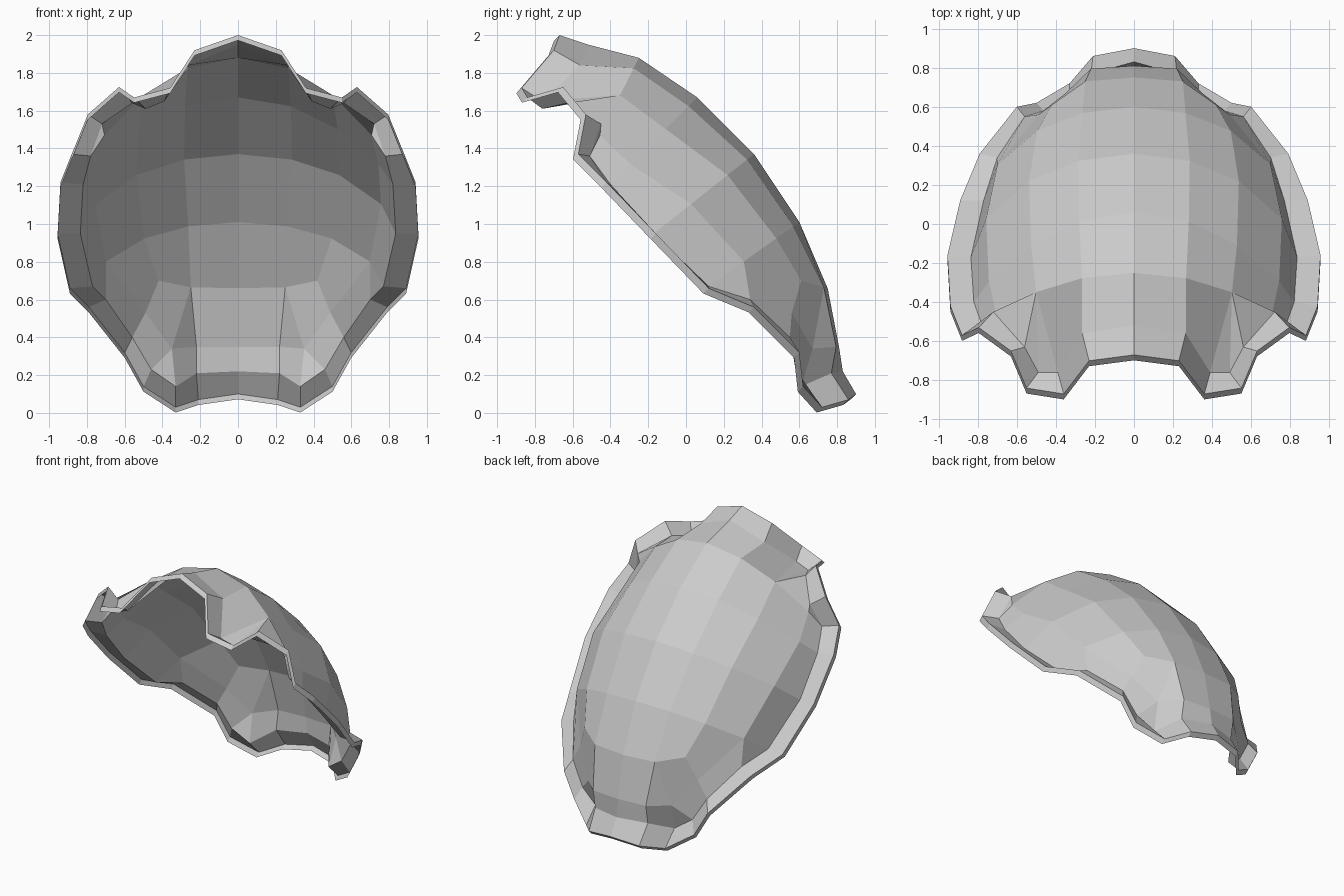
import bpy, bmesh
from math import sin, cos, radians
from mathutils import Vector

if "Cube" in bpy.data.objects:
    bpy.data.objects.remove(bpy.data.objects["Cube"])

# Half outline where the dome meets the flange, from top centre round to bottom centre
seam = [(0, -.52, 1.95), (.265, -.56, 1.84), (.39, -.76, 1.65), (.49, -.76, 1.61),
        (.56, -.63, 1.64), (.72, -.45, 1.53), (.78, -.51, 1.36), (.82, -.40, 1.21),
        (.835, -.17, .95), (.77, .12, .67), (.70, .34, .60), (.56, .55, .40),
        (.46, .58, .23), (.33, .61, .14), (.22, .77, .21), (0, .83, .22)]

# Matching outer edge of the flange
rim = [(0, -.67, 2.0), (.23, -.70, 1.92), (.36, -.87, 1.72), (.55, -.84, 1.67),
       (.63, -.65, 1.725), (.795, -.53, 1.58), (.88, -.57, 1.37), (.94, -.42, 1.22),
       (.955, -.16, .95), (.89, .12, .66), (.79, .36, .56), (.60, .60, .32),
       (.50, .62, .14), (.33, .72, .03), (.21, .86, .07), (0, .90, .10)]

# Spine of the dome (y, z, steepness); each row arcs sideways to a seam point
spine = [(-.25, 1.88, 1.8), (.06, 1.67, 1.7), (.36, 1.37, 1.15), (.60, 1.01, 1.1)]
angles = [0, 20, 40, 65]

bm = bmesh.new()
D = [bm.verts.new(p) for p in seam]
R = [bm.verts.new(p) for p in rim]
L = [bm.verts.new(Vector(p) + Vector((0, -.028, -.028))) for p in rim]

# Dome rows
rows = []
for i, (cy, cz, k) in enumerate(spine):
    ex, ey, ez = seam[6 + i]
    row = []
    for a in map(radians, angles):
        s, c = sin(a), cos(a) ** k
        row.append(bm.verts.new((ex * s, ey + (cy - ey) * c, ez + (cz - ez) * c)))
    rows.append(row + [D[6 + i]])
for a, b in zip(rows, rows[1:]):
    for j in range(4):
        bm.faces.new((a[j], a[j + 1], b[j + 1], b[j]))

# Two tail rows that round the dome off at the back
t, b = rows[0], rows[-1]
u = [bm.verts.new(p) for p in [(0, .75, .66), (.25, .73, .665), (.42, .61, .70), (.49, .56, .53)]]
w = [bm.verts.new(p) for p in [(0, .81, .35), (.22, .795, .35), (.35, .67, .34)]]
for j in range(3):
    bm.faces.new((b[j], b[j + 1], u[j + 1], u[j]))
for f in [(b[3], D[9], D[10]), (b[3], D[10], D[11], u[3]),
          (u[0], u[1], w[1], w[0]), (u[1], u[2], u[3], w[2]), (u[1], w[2], w[1]),
          (u[3], D[11], D[12], w[2]), (w[2], D[12], D[13]),
          (w[1], w[2], D[13], D[14]), (w[0], w[1], D[14], D[15])]:
    bm.faces.new(f)

# Front cap
for f in [(t[0], D[0], D[1], t[1]), (t[1], D[1], D[2], t[2]), (t[2], D[2], D[3]),
          (t[2], D[3], D[4]), (t[2], D[4], D[5], t[3]), (t[3], D[5], D[6])]:
    bm.faces.new(f)

# Flange and thin folded lip
for i in range(15):
    bm.faces.new((D[i], R[i], R[i + 1], D[i + 1]))
    bm.faces.new((R[i], L[i], L[i + 1], R[i + 1]))
bmesh.ops.recalc_face_normals(bm, faces=bm.faces)
bm.faces.ensure_lookup_table()
# Outer side of the dome faces up and back
if bm.faces[0].normal.dot(Vector((0, 1, 1))) < 0:
    bmesh.ops.reverse_faces(bm, faces=bm.faces)

mesh = bpy.data.meshes.new("shell")
bm.to_mesh(mesh)
bm.free()
shell = bpy.data.objects.new("shell", mesh)
bpy.context.collection.objects.link(shell)
m = shell.modifiers.new("Mirror", 'MIRROR')
m.use_clip = True
m.merge_threshold = .001
